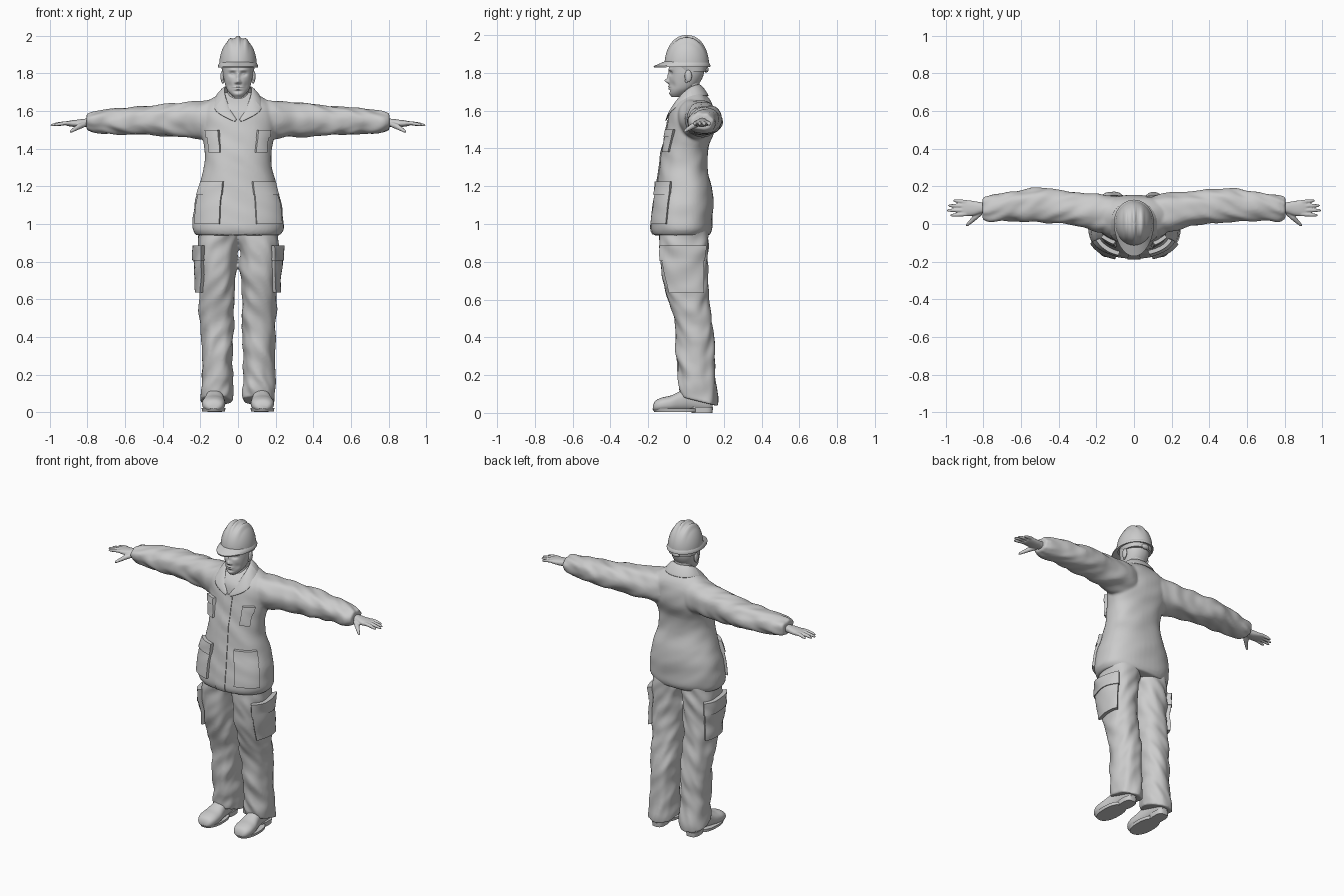
import bpy, bmesh, math
from mathutils import Vector, noise

if "Cube" in bpy.data.objects:
    bpy.data.objects.remove(bpy.data.objects["Cube"])

def ring(rs, u):
    """Smoothly interpolate section bounds (u, a0, a1, b0, b1)."""
    i = max(k for k in range(len(rs) - 1) if rs[k][0] <= u or k == 0)
    p, q = rs[i], rs[i + 1]
    o, n = rs[max(i - 1, 0)], rs[min(i + 2, len(rs) - 1)]
    h = q[0] - p[0]
    f = (u - p[0]) / h
    out = []
    for j in range(1, 5):
        m0 = (q[j] - o[j]) / (q[0] - o[0]) * h
        m1 = (n[j] - p[j]) / (n[0] - p[0]) * h
        out.append((2*f**3 - 3*f*f + 1) * p[j] + (f**3 - 2*f*f + f) * m0
                   + (3*f*f - 2*f**3) * q[j] + (f**3 - f*f) * m1)
    return out

def point(rs, u, t, axis='z', s=1, p=2.3, off=0, fold=0):
    """Point on a superelliptic loft, pushed out by off, wrinkled by fold."""
    a0, a1, b0, b1 = ring(rs, u)
    c, d = math.cos(t), math.sin(t)
    if fold:
        off += fold * noise.noise(Vector((c * 1.3 + s * 5, d * 1.3, u * 13 + c * 1.5)))
    a = (a0 + a1) / 2 + (a1 - a0) / 2 * math.copysign(abs(c) ** (2 / p), c) + off * c
    b = (b0 + b1) / 2 + (b1 - b0) / 2 * math.copysign(abs(d) ** (2 / p), d) + off * d
    return {'z': (s * a, b, u), 'x': (s * u, a, b), 'y': (s * a, u, b)}[axis]

def skin(bm, rows, closed=True, caps=True):
    vs = [[bm.verts.new(p) for p in r] for r in rows]
    n = len(rows[0])
    for r, q in zip(vs, vs[1:]):
        for i in range(n if closed else n - 1):
            j = (i + 1) % n
            bm.faces.new((r[i], r[j], q[j], q[i]))
    if closed and caps:
        bm.faces.new(vs[0])
        bm.faces.new(vs[-1])
    return vs

def loft(bm, rs, axis='z', s=1, n=48, steps=40, **k):
    u0, u1 = rs[0][0], rs[-1][0]
    skin(bm, [[point(rs, u0 + (u1 - u0) * i / steps, 2 * math.pi * j / n, axis, s, **k)
               for j in range(n)] for i in range(steps + 1)])

def panel(bm, rs, t0, t1, z0, z1, th, s=1, n=12, m=12, taper=0, **k):
    """Raised patch that follows a loft's surface."""
    rows = []
    for i in range(m + 3):
        z = z0 + (z1 - z0) * min(max(i - 1, 0), m) / m
        w = taper * (1 - (z - z0) / (z1 - z0))
        row = []
        for j in range(n + 3):
            f = min(max(j - 1, 0), n) / n
            edge = i in (0, m + 2) or j in (0, n + 2)
            t = math.radians(t0 + w + (t1 - t0 - 2 * w) * f)
            row.append(point(rs, z, t, 'z', s, off=-.012 if edge else th, **k))
        rows.append(row)
    vs = skin(bm, rows, closed=False)
    bm.faces.new(vs[0] + [r[-1] for r in vs[1:-1]] + vs[-1][::-1] + [r[0] for r in vs[-2:0:-1]])

def tube(bm, pts, n=12):
    rows = []
    for i, (x, y, z, r) in enumerate(pts):
        d = Vector(pts[min(i + 1, len(pts) - 1)][:3]) - Vector(pts[max(i - 1, 0)][:3])
        q = d.to_track_quat('Z', 'Y')
        rows.append([Vector((x, y, z)) + q @ Vector((r * math.cos(a), r * math.sin(a), 0))
                     for a in (2 * math.pi * j / n for j in range(n))])
    skin(bm, rows)

def ball(bm, loc, size):
    for v in bmesh.ops.create_uvsphere(bm, u_segments=24, v_segments=16, radius=1)['verts']:
        v.co = [l + c * s for l, c, s in zip(loc, v.co, size)]

def finish(bm, name, voxel=0, angle=40):
    bmesh.ops.recalc_face_normals(bm, faces=bm.faces[:])
    me = bpy.data.meshes.new(name)
    bm.to_mesh(me)
    bm.free()
    me.polygons.foreach_set('use_smooth', [True] * len(me.polygons))
    if not voxel:
        me.set_sharp_from_angle(angle=math.radians(angle))
    ob = bpy.data.objects.new(name, me)
    bpy.context.collection.objects.link(ob)
    if voxel:
        r = ob.modifiers.new('fuse', 'REMESH')
        r.mode, r.voxel_size, r.use_smooth_shade = 'VOXEL', voxel, True
        sm = ob.modifiers.new('soften', 'SMOOTH')
        sm.factor, sm.iterations = .5, 4
    return ob

# jacket: torso and sleeves fused into one skin
torso = [(.94, -.222, .222, -.172, .122), (.965, -.24, .24, -.183, .135),
         (1.0, -.243, .243, -.184, .141), (1.1, -.233, .233, -.172, .145),
         (1.2, -.207, .207, -.155, .135), (1.3, -.18, .18, -.142, .115),
         (1.4, -.178, .178, -.125, .12), (1.5, -.198, .198, -.104, .152),
         (1.6, -.2, .2, -.083, .15), (1.64, -.18, .18, -.06, .138),
         (1.67, -.135, .135, -.03, .118), (1.7, -.085, .085, 0, .09)]
sleeve = [(.1, -.06, .15, 1.46, 1.665), (.2, -.04, .165, 1.455, 1.655),
          (.3, -.01, .168, 1.465, 1.643), (.4, 0, .18, 1.47, 1.635),
          (.48, .005, .192, 1.472, 1.628), (.6, .012, .18, 1.475, 1.617),
          (.7, .016, .165, 1.482, 1.608), (.77, .017, .152, 1.487, 1.596),
          (.805, .03, .14, 1.5, 1.583)]
bm = bmesh.new()
loft(bm, torso, steps=60, fold=.006)
for s in (1, -1):
    loft(bm, sleeve, 'x', s, steps=60, fold=.012)
finish(bm, 'jacket', .008)

# jacket front placket, chest pockets and hip pockets with flaps
bm = bmesh.new()
panel(bm, torso, -96, -84, .945, 1.55, .005, m=50, fold=.006)
finish(bm, 'placket')
for s, side in ((1, 'left'), (-1, 'right')):
    bm = bmesh.new()
    panel(bm, torso, -62, -38, 1.38, 1.48, .014, s, fold=.006)
    panel(bm, torso, -63, -37, 1.46, 1.5, .019, s, fold=.006)
    finish(bm, side + '_chest_pocket')
    bm = bmesh.new()
    panel(bm, torso, -70, -26, 1.0, 1.18, .014, s, fold=.006)
    panel(bm, torso, -71, -25, 1.155, 1.225, .021, s, fold=.006)
    finish(bm, side + '_hip_pocket')

# turned-down collar
top = [(0, .07, 1.738), (.05, .06, 1.738), (.075, .02, 1.728), (.066, -.035, 1.675),
       (.04, -.075, 1.605), (.006, -.098, 1.55)]
fall = [(0, .125, 1.675), (.08, .11, 1.676), (.13, .04, 1.685), (.138, -.075, 1.602),
        (.075, -.102, 1.568), (.008, -.11, 1.535)]
mid = [tuple(a * .6 + b * .4 + e for a, b, e in zip(p, q, (0, 0, .012))) for p, q in zip(top, fall)]
bm = bmesh.new()
skin(bm, [[(-x, y, z) for x, y, z in r[:0:-1]] + r for r in (top, mid, fall)], closed=False)
collar = finish(bm, 'collar')
sol = collar.modifiers.new('cloth', 'SOLIDIFY')
sol.thickness, sol.offset = .008, 0
collar.modifiers.new('round', 'SUBSURF').levels = 2
collar.modifiers['round'].render_levels = 2

# trousers: two legs meeting under the jacket, hem lower at the heel
leg = [(.06, .027, .2, -.03, .165), (.1, .025, .198, -.036, .168), (.2, .028, .195, -.04, .155),
       (.3, .03, .192, -.05, .15), (.4, .021, .195, -.05, .147), (.5, .018, .203, -.065, .135),
       (.6, .02, .207, -.095, .12), (.7, .015, .21, -.12, .115), (.8, .01, .213, -.135, .113),
       (.88, .005, .215, -.14, .115), (.93, -.01, .215, -.14, .115), (1, -.01, .215, -.14, .115)]
bm = bmesh.new()
for s in (1, -1):
    loft(bm, leg, s=s, steps=90, fold=.012)
for v in bm.verts:
    v.co.z -= max(0, 1 - (v.co.z - .06) / .12) * (v.co.y - .07) * .25
finish(bm, 'trousers', .007)

for s, side in ((1, 'left'), (-1, 'right')):
    # cargo pocket and flap
    bm = bmesh.new()
    panel(bm, leg, -52, 46, .635, .85, .022, s, taper=8, fold=.012)
    panel(bm, leg, -53, 47, .805, .885, .028, s, fold=.012)
    finish(bm, side + '_cargo_pocket')
    # shoe
    bm = bmesh.new()
    loft(bm, [(-.176, .105, .155, .018, .038), (-.165, .085, .175, .008, .062),
              (-.13, .07, .19, .005, .08), (-.08, .068, .188, .005, .092),
              (-.03, .075, .175, .008, .115), (.02, .08, .165, .012, .14),
              (.08, .083, .16, .01, .15), (.125, .088, .155, .01, .14),
              (.14, .1, .145, .02, .12)], 'y', s)
    finish(bm, side + '_shoe')
    bm = bmesh.new()
    loft(bm, [(.004, .07, .19, -.168, .06), (.022, .066, .194, -.178, .06)], s=s, steps=2)
    loft(bm, [(0, .085, .163, .03, .14), (.03, .083, .165, .025, .143)], s=s, steps=2, p=3)
    finish(bm, side + '_sole')
    # hand with four fingers and a thumb
    bm = bmesh.new()
    loft(bm, [(.76, .058, .112, 1.512, 1.562), (.81, .057, .115, 1.515, 1.56),
              (.85, .045, .122, 1.514, 1.555), (.89, .042, .127, 1.518, 1.55),
              (.915, .045, .126, 1.523, 1.545)], 'x', s, n=24, steps=16)
    for y, x, e in ((.052, .978, -.006), (.074, .997, -.002), (.096, .988, .002), (.117, .962, .008)):
        tube(bm, [(s * (.89 + (x - .89) * f), y + e * f, 1.537 - .013 * f * f, r)
                  for f, r in ((0, .011), (.35, .0105), (.7, .0095), (.92, .007), (1, .002))])
    tube(bm, [(s * .815, .06, 1.53, .014), (s * .845, .035, 1.518, .015), (s * .868, .012, 1.504, .011),
              (s * .888, -.006, 1.491, .008), (s * .894, -.011, 1.487, .002)])
    finish(bm, side + '_hand', .004)

# head: lofted skull with sculpted face
skull = [(1.672, -.02, .02, -.075, -.03), (1.69, -.04, .04, -.085, .005), (1.71, -.056, .056, -.087, .035),
         (1.73, -.065, .065, -.089, .058), (1.76, -.073, .073, -.09, .08), (1.79, -.079, .079, -.089, .093),
         (1.82, -.081, .081, -.09, .098), (1.86, -.082, .082, -.092, .1), (1.9, -.07, .07, -.08, .09)]
bumps = [(.03, 1.797, .014, .016, .011), (.03, 1.797, -.006, .008, .006), (0, 1.785, -.009, .009, .02),
         (0, 1.758, -.022, .011, .012), (.012, 1.752, -.007, .007, .007), (.028, 1.818, -.005, .022, .007),
         (0, 1.727, -.007, .02, .005), (0, 1.716, -.006, .017, .005), (0, 1.7215, .004, .022, .0025),
         (0, 1.705, .004, .018, .005), (0, 1.688, -.004, .018, .009), (.045, 1.735, .006, .015, .02)]
bm = bmesh.new()
loft(bm, skull, n=120, steps=90, p=2.15)
for v in bm.verts:
    if v.co.y < -.015:
        x, z = abs(v.co.x), v.co.z
        v.co.y += sum(h * math.exp(-((x - a) / w) ** 2 - ((z - b) / t) ** 2) for a, b, h, w, t in bumps)
finish(bm, 'head', angle=80)
bm = bmesh.new()
loft(bm, [(1.53, -.05, .05, -.085, .05), (1.6, -.062, .062, -.058, .085),
          (1.67, -.056, .056, -.032, .073), (1.77, -.056, .056, -.032, .073)])
finish(bm, 'neck')
bm = bmesh.new()
for s in (1, -1):
    ball(bm, (s * .083, .012, 1.783), (.01, .019, .032))
    ball(bm, (s * .08, .004, 1.757), (.007, .009, .011))
finish(bm, 'ears')

# hard hat: ribbed dome, peaked brim, inner band with adjuster
bm = bmesh.new()
rows = []
for i in range(25):
    f = math.radians(89 * i / 24)
    row = []
    for j in range(96):
        t = 2 * math.pi * j / 96
        r = math.cos(f) ** .88
        x, y = .1 * r * math.cos(t), .004 + .118 * r * math.sin(t)
        rib = sum(math.exp(-((x - c) / .011) ** 4) for c in (0, .045, -.045))
        row.append((x, y, 1.842 + .147 * math.sin(f) + .011 * rib * math.sin(f) ** 2))
    rows.append(row)
skin(bm, rows)
finish(bm, 'hard_hat_dome', angle=60)
bm = bmesh.new()
def brim(out, peak, z, dip):
    row = []
    for j in range(96):
        t = 2 * math.pi * j / 96
        k = max(0, -math.sin(t)) ** 1.5
        row.append(((.1 + out) * math.cos(t), .004 + (.118 + out) * math.sin(t) - peak * k, z - dip * k))
    return row
skin(bm, [brim(-.004, 0, 1.862, 0), brim(.002, .022, 1.85, 0), brim(.007, .05, 1.84, .004),
          brim(.006, .049, 1.832, .004), brim(-.01, 0, 1.836, 0)], caps=False)
finish(bm, 'hard_hat_brim', angle=50)
bm = bmesh.new()
loft(bm, [(1.808, -.084, .084, -.05, .108), (1.845, -.09, .09, -.08, .113)], steps=4)
ball(bm, (0, .106, 1.818), (.028, .014, .016))
finish(bm, 'hard_hat_band')
